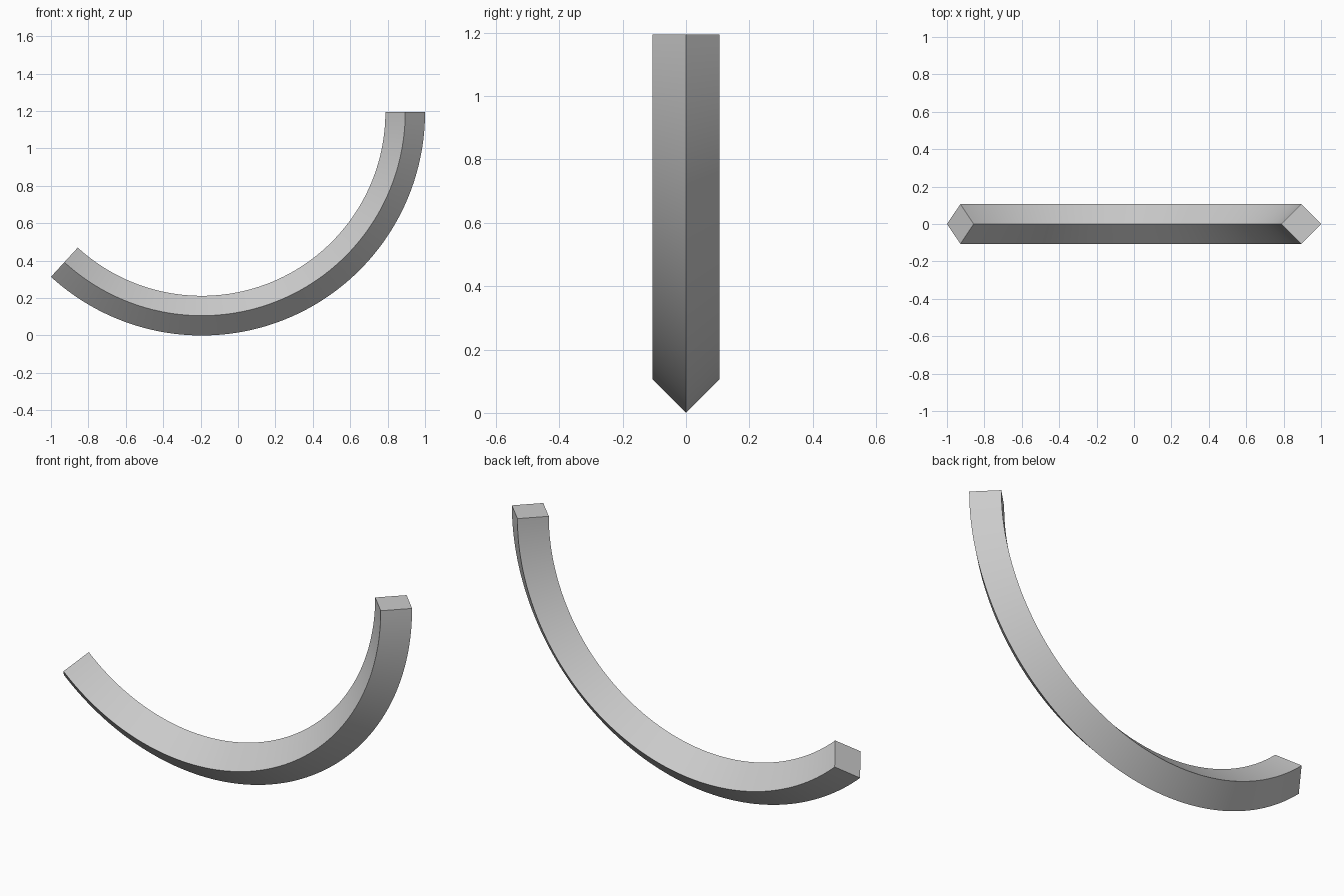
import bpy, bmesh
from math import cos, sin, radians

if "Cube" in bpy.data.objects:
    bpy.data.objects.remove(bpy.data.objects["Cube"])

R_OUT = 1.1936           # outer ridge radius
H = 0.106                # half diagonal of the diamond section
R_MID = R_OUT - H
CX, CZ = 1 - R_OUT, R_OUT
START, END, STEPS = radians(227.5), radians(360), 96

# Diamond cross-section swept along the arc
section = [(H, 0), (0, H), (-H, 0), (0, -H)]
bm = bmesh.new()
rings = []
for i in range(STEPS + 1):
    a = START + (END - START) * i / STEPS
    rings.append([bm.verts.new((CX + (R_MID + r) * cos(a), y, CZ + (R_MID + r) * sin(a)))
                  for r, y in section])
for p, q in zip(rings, rings[1:]):
    for k in range(4):
        n = (k + 1) % 4
        bm.faces.new((p[k], p[n], q[n], q[k]))

# End caps
bm.faces.new(rings[0])
bm.faces.new(rings[-1])
bmesh.ops.recalc_face_normals(bm, faces=bm.faces)

mesh = bpy.data.meshes.new("curved_square_bar")
bm.to_mesh(mesh)
bm.free()
bar = bpy.data.objects.new("curved_square_bar", mesh)
bpy.context.collection.objects.link(bar)

# Smooth along the arc, sharp at the four ridges and the caps
bpy.context.view_layer.objects.active = bar
bar.select_set(True)
bpy.ops.object.shade_smooth_by_angle(angle=radians(30))
